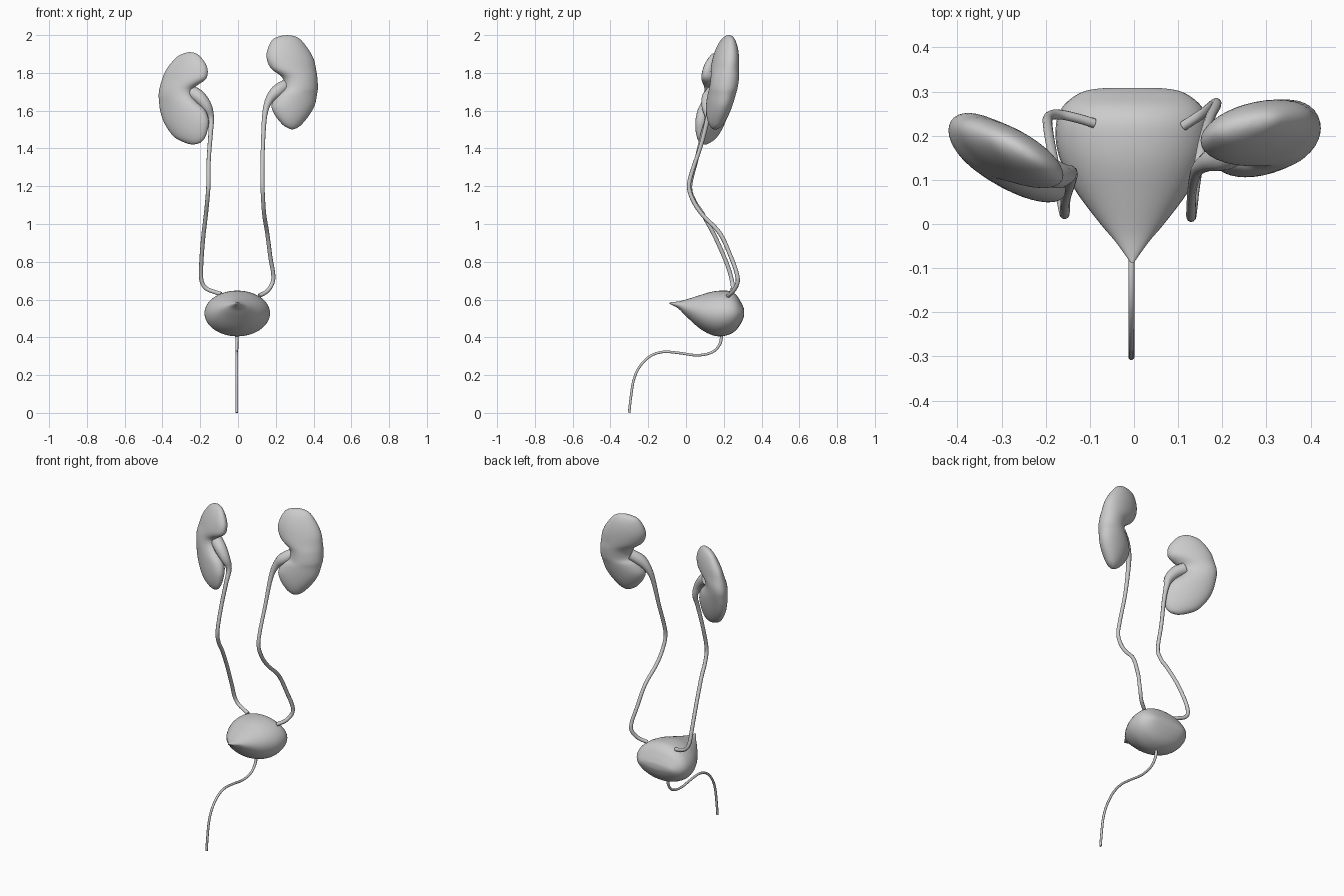
import bpy, bmesh, math

if "Cube" in bpy.data.objects:
    bpy.data.objects.remove(bpy.data.objects["Cube"])

SIDES = 36


def smooth_rows(rows, steps=4):
    """Catmull-Rom resampling of a list of equal-length tuples."""
    out = []
    for i in range(len(rows) - 1):
        a = rows[max(i - 1, 0)]
        b, c = rows[i], rows[i + 1]
        d = rows[min(i + 2, len(rows) - 1)]
        for s in range(steps):
            t = s / steps
            out.append([0.5 * (2 * q + (r - p) * t + (2 * p - 5 * q + 4 * r - w) * t * t
                               + (3 * q - p - 3 * r + w) * t ** 3)
                        for p, q, r, w in zip(a, b, c, d)])
    out.append(list(rows[-1]))
    return out


def loft(name, rings):
    bm = bmesh.new()
    loops = [[bm.verts.new(p) for p in ring] for ring in rings]
    for a, b in zip(loops, loops[1:]):
        for i in range(SIDES):
            j = (i + 1) % SIDES
            bm.faces.new((a[i], a[j], b[j], b[i]))
    bm.faces.new(loops[0])
    bm.faces.new(loops[-1])
    bmesh.ops.recalc_face_normals(bm, faces=bm.faces)
    me = bpy.data.meshes.new(name)
    bm.to_mesh(me)
    bm.free()
    ob = bpy.data.objects.new(name, me)
    bpy.context.collection.objects.link(ob)
    finish(ob)


def finish(ob):
    bpy.ops.object.select_all(action='DESELECT')
    ob.select_set(True)
    bpy.context.view_layer.objects.active = ob
    if ob.type == 'CURVE':
        bpy.ops.object.convert(target='MESH')
    bpy.ops.object.shade_smooth_by_angle(angle=math.radians(60))


ANGLES = [2 * math.pi * i / SIDES for i in range(SIDES)]


def kidney(name, rows, x0, slope, y_low, y_high, thick):
    """rows: (z, x left, x right); sections lean backwards with height."""
    z_top, z_bot = rows[0][0], rows[-1][0]
    rings = []
    for z, xa, xb in smooth_rows(rows):
        c, h = (xa + xb) / 2, max((xb - xa) / 2, 0.001)
        f = (z - z_bot) / (z_top - z_bot)
        u = min(abs(2 * f - 1), 1)
        t = max(thick * (1 - u ** 2.4) ** 0.5, 0.001)
        base = y_low + (y_high - y_low) * f
        rings.append([(c + h * math.cos(a),
                       base + slope * (c + h * math.cos(a) - x0) + t * math.sin(a), z)
                      for a in ANGLES])
    loft(name, rings)


def tube(name, pts):
    """pts: (x, y, z, radius) along a smooth path."""
    cu = bpy.data.curves.new(name, 'CURVE')
    cu.dimensions = '3D'
    cu.bevel_depth = 1.0
    cu.bevel_resolution = 3
    cu.use_fill_caps = True
    path = smooth_rows(pts, 5)
    sp = cu.splines.new('POLY')
    sp.points.add(len(path) - 1)
    for p, (x, y, z, r) in zip(sp.points, path):
        p.co = (x, y, z, 1)
        p.radius = r
    ob = bpy.data.objects.new(name, cu)
    bpy.context.collection.objects.link(ob)
    finish(ob)


# Kidneys: bean outlines, the one at +x sits higher
kidney("kidney_high", [
    (2.0, .258, .262), (1.994, .22, .30), (1.975, .182, .333), (1.92, .155, .376),
    (1.87, .153, .402), (1.82, .178, .413), (1.775, .235, .42), (1.72, .242, .423),
    (1.685, .205, .418), (1.63, .178, .407), (1.58, .193, .38), (1.53, .232, .34),
    (1.51, .26, .315), (1.50, .284, .288)], .285, .2, .155, .232, .073)
kidney("kidney_low", [
    (1.91, -.257, -.253), (1.904, -.285, -.225), (1.885, -.323, -.198), (1.845, -.36, -.17),
    (1.807, -.386, -.16), (1.765, -.402, -.172), (1.72, -.415, -.235), (1.685, -.42, -.243),
    (1.65, -.418, -.22), (1.605, -.413, -.175), (1.55, -.397, -.155), (1.50, -.37, -.16),
    (1.457, -.333, -.175), (1.43, -.28, -.20), (1.42, -.242, -.238)],
    -.275, -.45, .115, .175, .066)

# Ureters, each starting as a wide funnel inside the kidney notch
U = .011
tube("ureter_low", [
    (-.25, .145, 1.70, .036), (-.205, .12, 1.67, .036), (-.165, .11, 1.62, .028),
    (-.143, .115, 1.56, .016), (-.145, .09, 1.48, .012), (-.155, .055, 1.34, U),
    (-.157, .022, 1.2, U), (-.163, .045, 1.12, U), (-.17, .09, 1.05, U),
    (-.185, .16, .92, U), (-.195, .22, .78, U), (-.193, .243, .70, U),
    (-.17, .248, .66, U), (-.13, .24, .642, U), (-.09, .228, .63, U)])
tube("ureter_high", [
    (.255, .185, 1.735, .032), (.205, .155, 1.70, .034), (.165, .14, 1.655, .022),
    (.142, .12, 1.58, .014), (.132, .08, 1.42, U), (.129, .03, 1.27, U),
    (.130, .016, 1.19, U), (.134, .045, 1.11, U), (.14, .095, 1.04, U),
    (.155, .18, .95, U), (.172, .24, .82, U), (.186, .268, .74, U),
    (.183, .273, .69, U), (.155, .25, .645, U), (.112, .222, .62, U)])

# Bladder: sections (y, half width, z top, z bottom) from the front tip backwards
bladder = []
for y, w, zt, zb in smooth_rows([
        (-.087, .004, .585, .578), (-.04, .038, .59, .552), (0, .072, .60, .512),
        (.07, .125, .622, .449), (.13, .157, .64, .415), (.18, .172, .647, .405),
        (.23, .172, .645, .415), (.265, .158, .625, .438), (.29, .13, .588, .472),
        (.303, .10, .562, .50), (.308, .06, .55, .515)]):
    bladder.append([(-.004 + w * math.cos(a), y, (zt + zb) / 2 + (zt - zb) / 2 * math.sin(a))
                    for a in ANGLES])
loft("bladder", bladder)

# Urethra
X = -.006
tube("urethra", [
    (X, .187, .43, .009), (X, .182, .37, .008), (X, .14, .322, .007), (X, .06, .305, .007),
    (X, -.035, .317, .007), (X, -.12, .323, .007), (X, -.19, .30, .007),
    (X, -.245, .245, .007), (X, -.276, .177, .007), (X, -.291, .09, .007),
    (X, -.301, .001, .007)])
